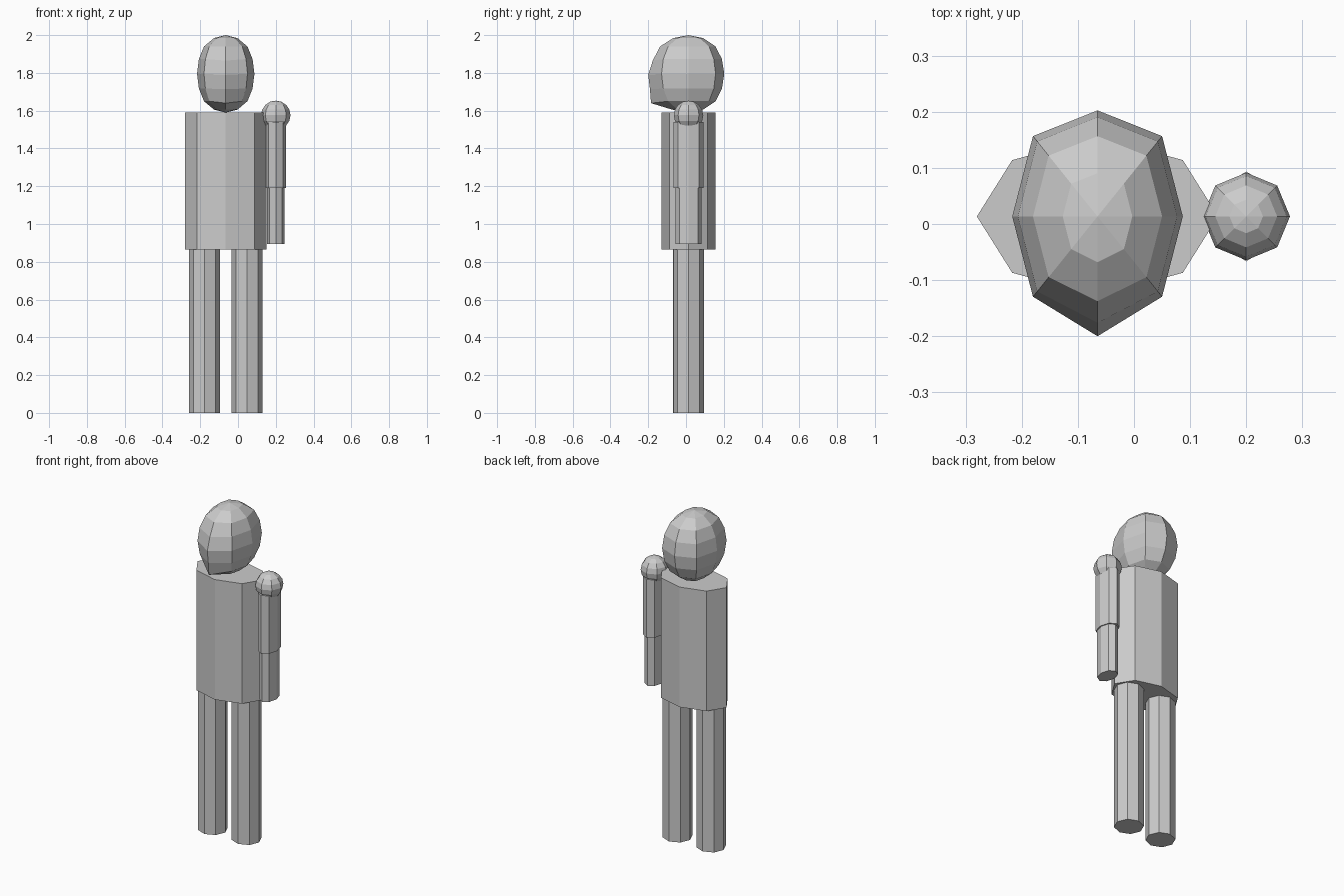
import bpy
import bmesh
from math import sin, cos, pi

if "Cube" in bpy.data.objects:
    bpy.data.objects.remove(bpy.data.objects["Cube"])

CX, CY = -0.065, 0.0135   # body axis
ARM_X = 0.20


def finish(name, bm):
    bmesh.ops.recalc_face_normals(bm, faces=bm.faces)
    me = bpy.data.meshes.new(name)
    bm.to_mesh(me)
    bm.free()
    ob = bpy.data.objects.new(name, me)
    bpy.context.collection.objects.link(ob)
    return ob


def column(name, x, rx, ry, z0, z1):
    """Eight-sided elliptical column with capped ends."""
    bm = bmesh.new()
    rings = []
    for z in (z0, z1):
        rings.append([bm.verts.new((x + rx * cos(k * pi / 4), CY + ry * sin(k * pi / 4), z))
                      for k in range(8)])
    for k in range(8):
        j = (k + 1) % 8
        bm.faces.new((rings[0][k], rings[0][j], rings[1][j], rings[1][k]))
    bm.faces.new(rings[0][::-1])
    bm.faces.new(rings[1])
    return finish(name, bm)


def ball(name, x, z, rx, ry, rz, diag=0.707, front=None):
    """Eight by eight sphere; diag widens the 45 degree points,
    front overrides the y, z of the front column, ring by ring."""
    bm = bmesh.new()
    mid = 0.383 + (diag - 0.707) * 0.5
    upper = 0.924 + (diag - 0.707) * 0.2
    spread = [mid, diag, upper, 1, upper, diag, mid]
    rings = []
    for i, s in enumerate(spread):
        zz = z + rz * cos((i + 1) * pi / 8)
        ring = []
        for k in range(8):
            c, sn = cos(k * pi / 4), sin(k * pi / 4)
            if k % 2:
                c, sn = c * diag / 0.7071, sn * diag / 0.7071
            p = (x + rx * s * c, CY + ry * s * sn, zz)
            if front and k == 6:
                p = (x, front[i][0], front[i][1])
            ring.append(bm.verts.new(p))
        rings.append(ring)
    top = bm.verts.new((x, CY, z + rz))
    bottom = bm.verts.new((x, CY, z - rz))
    for k in range(8):
        j = (k + 1) % 8
        bm.faces.new((top, rings[0][k], rings[0][j]))
        bm.faces.new((bottom, rings[-1][j], rings[-1][k]))
        for a, b in zip(rings, rings[1:]):
            bm.faces.new((a[k], b[k], b[j], a[j]))
    return finish(name, bm)


# Head, with the face pushed forward to a chin
ball("head", CX, 1.795, 0.152, 0.189, 0.205, 0.757,
     [(-0.068, 1.984), (-0.1375, 1.94), (-0.176, 1.865), (-0.20, 1.79),
      (-0.191, 1.715), (-0.185, 1.64), (-0.075, 1.606)])

# Torso and legs
column("torso", CX, 0.215, 0.142, 0.865, 1.59)
for side, label in ((-1, "right"), (1, "left")):
    column(label + "_leg", CX + side * 0.1125, 0.083, 0.081, 0, 0.867)

# Single arm with ball shoulder
ball("shoulder", ARM_X, 1.576, 0.078, 0.078, 0.077)
column("upper_arm", ARM_X, 0.053, 0.08, 1.19, 1.54)
column("forearm", ARM_X, 0.047, 0.069, 0.895, 1.195)
